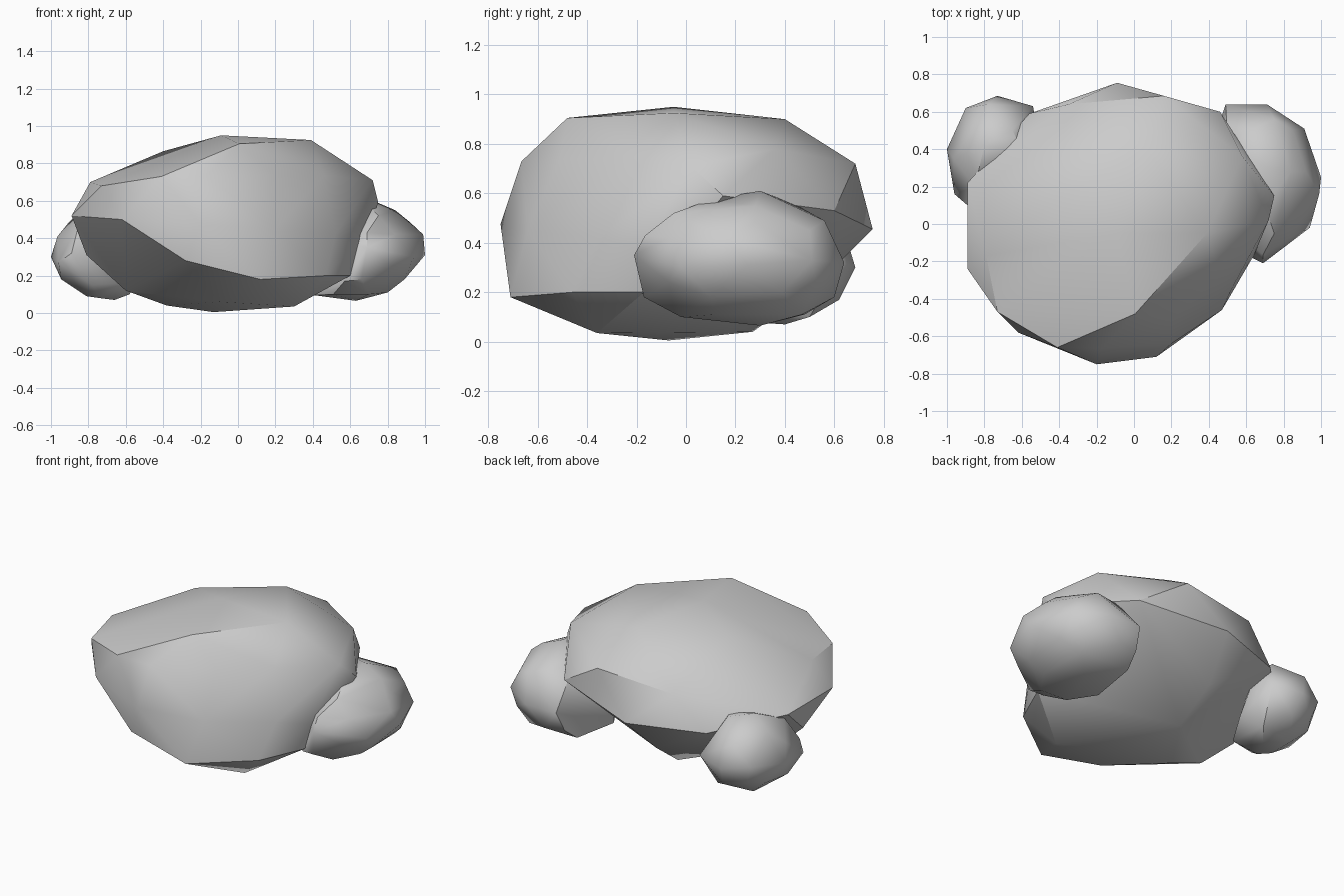
import bpy, bmesh, math


def boulder(name, corners, angle):
    """Chiselled stone: the convex hull around a few corner points."""
    bm = bmesh.new()
    for c in corners:
        bm.verts.new(c)
    hull = bmesh.ops.convex_hull(bm, input=bm.verts[:])
    inside = {g for g in hull["geom_interior"] + hull["geom_unused"]
              if isinstance(g, bmesh.types.BMVert)}
    bmesh.ops.delete(bm, geom=list(inside), context='VERTS')
    bmesh.ops.recalc_face_normals(bm, faces=bm.faces[:])
    mesh = bpy.data.meshes.new(name)
    bm.to_mesh(mesh)
    bm.free()
    ob = bpy.data.objects.new(name, mesh)
    bpy.context.collection.objects.link(ob)
    bpy.ops.object.select_all(action='DESELECT')
    ob.select_set(True)
    bpy.context.view_layer.objects.active = ob
    bpy.ops.object.shade_smooth_by_angle(angle=math.radians(angle))
    return ob


# Large central stone
boulder("large_rock", [
    # crown
    (-.09, -.05, .95), (.39, -.05, .925), (.007, -.48, .905), (.07, .40, .90),
    (-.40, .14, .865), (-.79, -.17, .70),
    # shoulder
    (-.73, -.47, .68), (-.41, -.66, .73), (-.17, -.665, .73), (.16, .685, .72),
    (.20, -.51, .74), (.46, -.28, .735),
    (.58, .36, .78), (.72, .02, .71), (-.35, .64, .67),
    # waist
    (.75, .15, .59), (.46, .60, .53), (-.09, .755, .455), (-.56, .59, .45),
    (-.89, .22, .52), (-.89, -.24, .52), (-.62, -.58, .50), (-.20, -.75, .475),
    (.64, -.17, .37), (.20, -.64, .45), (.52, -.35, .42),
    # lower rim
    (-.28, -.70, .28), (.12, -.71, .18), (.47, -.46, .20), (.60, -.17, .20),
    (-.81, -.05, .31), (-.15, .52, .22),
    # underside
    (.30, -.36, .035), (-.13, -.07, .005), (-.38, -.10, .04), (-.13, .27, .04),
    (-.60, -.10, .12), (-.10, -.42, .06),
], 32)

# Small stone on the right
boulder("right_rock", [
    # upper half
    (.70, .30, .61), (.70, .10, .575), (.84, .28, .55), (.75, -.05, .52),
    (.75, .56, .49), (.50, .45, .55), (.92, .28, .485), (.69, -.165, .43),
    (.84, -.07, .42), (.85, .50, .45), (.99, .16, .42), (.50, .00, .40),
    # widest ring
    (1.0, .25, .31), (.94, -.02, .30), (.69, -.21, .35), (.91, .51, .33),
    (.71, .64, .32), (.49, .64, .32), (.84, -.07, .24), (.85, .53, .23),
    # underside
    (.66, -.17, .18), (.57, -.15, .17), (.90, .39, .20), (.89, .10, .18),
    (.60, .60, .18), (.47, .58, .19), (.80, .47, .11), (.80, .12, .11),
    (.70, -.02, .10), (.63, .30, .065), (.51, -.01, .10), (.41, .16, .095),
    (.45, .48, .11),
], 45)

# Smallest stone on the left
boulder("left_rock", [
    # upper half
    (-.80, .42, .58), (-.65, .50, .55), (-.90, .45, .49), (-.85, .20, .48),
    (-.60, .40, .53), (-.68, .27, .50), (-.965, .35, .41), (-.78, .64, .45),
    # widest ring
    (-1.0, .40, .30), (-.96, .16, .27), (-.89, .10, .32), (-.90, .62, .33),
    (-.73, .685, .30), (-.54, .63, .32), (-.51, .45, .33), (-.52, .35, .20),
    # underside
    (-.945, .30, .18), (-.81, .30, .09), (-.81, .46, .09), (-.66, .40, .07),
    (-.58, .50, .10), (-.70, .62, .17), (-.62, .17, .16), (-.74, .25, .08),
    (-.78, .15, .15), (-.92, .50, .19), (-.86, .60, .21),
], 45)
